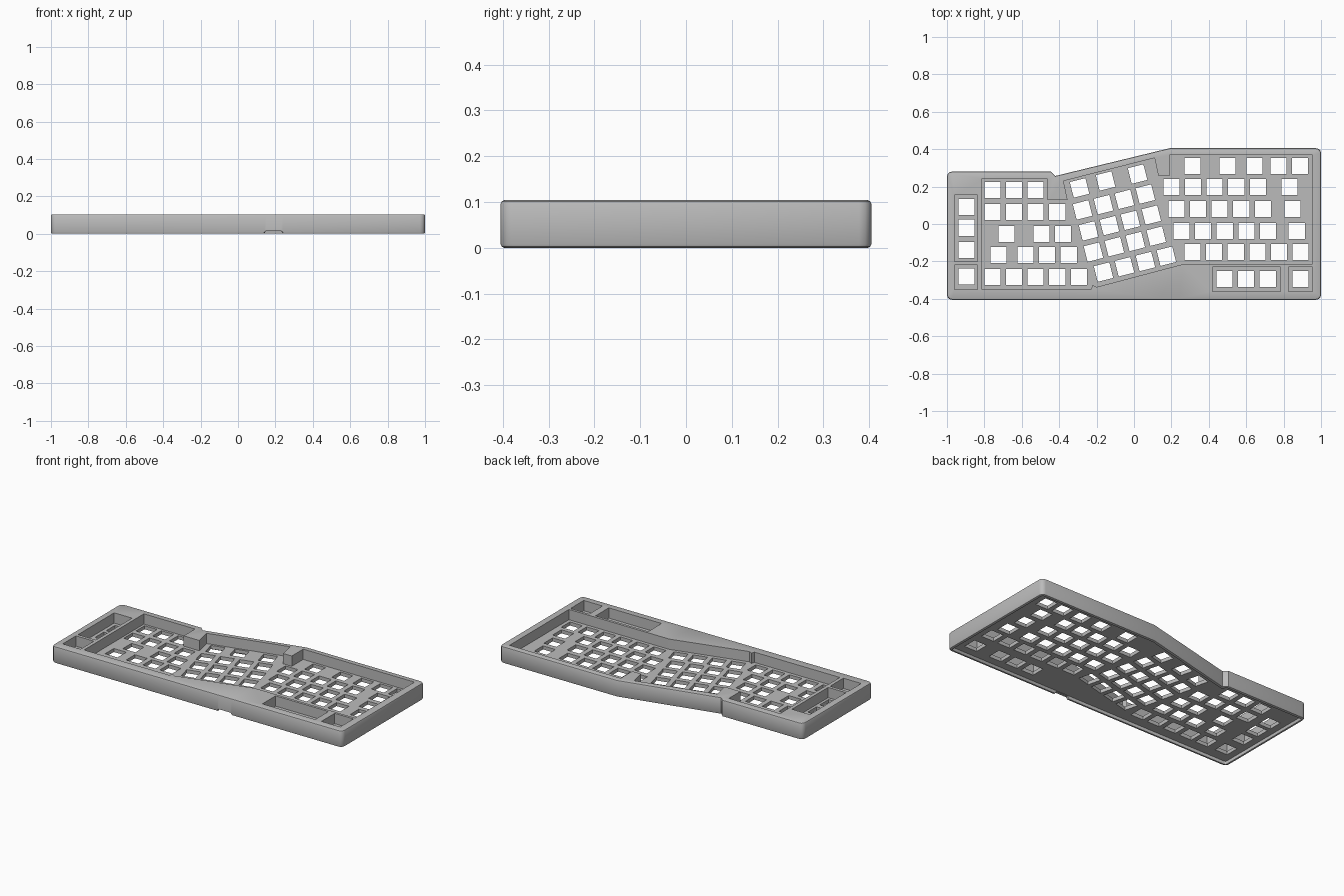
import bpy, bmesh, math
from mathutils import Matrix, Vector

cube = bpy.data.objects.get("Cube")
if cube:
    bpy.data.objects.remove(cube, do_unlink=True)

HEIGHT, PLATE_TOP, PLATE_BOTTOM = 0.104, 0.04, 0.018
UNIT, HOLE, RADIUS, TILT = 0.1155, 0.086, 0.027, math.radians(14.2)

grey = bpy.data.materials.new("case_grey")
grey.use_nodes = True
colour = (0.5, 0.5, 0.5, 1)
grey.diffuse_color = colour
grey.node_tree.nodes["Principled BSDF"].inputs["Base Color"].default_value = colour


def round_corner(x, y, start):
    """Quarter arc that softens a square corner of the outline."""
    centre = Vector((x - math.copysign(RADIUS, x), y - math.copysign(RADIUS, y)))
    angles = [math.radians(start + step * 30) for step in range(4)]
    return [centre + RADIUS * Vector((math.cos(a), math.sin(a))) for a in angles]


def inset(points, distance):
    """Move an anticlockwise outline inward with mitred corners."""
    result = []
    for i, point in enumerate(points):
        a = (point - points[i - 1]).normalized()
        b = (points[(i + 1) % len(points)] - point).normalized()
        n, m = Vector((-a.y, a.x)), Vector((-b.y, b.x))
        result.append(point + (n + m) * distance / (1 + n.dot(m)))
    return result


def rectangle(x0, x1, y0, y1):
    return [(x0, y0), (x1, y0), (x1, y1), (x0, y1)]


def add_loop(bm, points, z):
    return [bm.verts.new((p[0], p[1], z)) for p in points]


def add_wall(bm, low, high):
    """Join two matching loops with quads."""
    for i in range(len(low)):
        bm.faces.new((low[i - 1], low[i], high[i], high[i - 1]))


def fill(bm, loops):
    """Fill a flat area bounded by loops, leaving the nested loops open."""
    edges = [bm.edges.get((loop[i - 1], loop[i]))
             for loop in loops for i in range(len(loop))]
    bmesh.ops.triangle_fill(bm, use_beauty=True, edges=edges, normal=(0, 0, 1))


# Case outline, with extra points along the front for the cable notch
front = [Vector((x, -0.405)) for x in (0.14, 0.15, 0.23, 0.24)]
back = [Vector(p) for p in ((0.19, 0.405), (-0.42, 0.257), (-0.445, 0.28))]
outline = (round_corner(-1, -0.405, 180) + front + round_corner(1, -0.405, 270)
           + round_corner(1, 0.405, 0) + back + round_corner(-1, 0.28, 90))

# Wells sunk into the top around the key groups
main_well = [(-0.815, 0.24), (-0.463, 0.24), (-0.463, 0.128), (-0.355, 0.128),
             (-0.377, 0.23), (0.11, 0.353), (0.13, 0.257), (0.19, 0.257),
             (0.19, 0.369), (0.955, 0.369), (0.955, -0.214), (0.265, -0.214),
             (-0.2, -0.337), (-0.222, -0.326), (-0.228, -0.347),
             (-0.815, -0.347)]
wells = [main_well,
         rectangle(-0.96, -0.837, -0.2, 0.155),
         rectangle(-0.96, -0.837, -0.35, -0.22),
         rectangle(0.42, 0.783, -0.36, -0.23),
         rectangle(0.826, 0.955, -0.36, -0.23)]

# Key rows: first x, y, number of keys
straight_rows = [
    (-0.757, 0.182, 3), (-0.757, 0.064, 4), (-0.682, -0.053, 1),
    (-0.495, -0.053, 2), (-0.725, -0.166, 1), (-0.58, -0.166, 3),
    (-0.757, -0.283, 5),
    (0.313, 0.31, 1), (0.5, 0.31, 1), (0.644, 0.31, 1), (0.773, 0.31, 2),
    (0.2, 0.198, 5), (0.832, 0.198, 1),
    (0.227, 0.08, 5), (0.848, 0.08, 1),
    (0.254, -0.037, 5), (0.87, -0.037, 1),
    (0.313, -0.15, 6), (0.484, -0.295, 3), (0.89, -0.295, 1),
    (-0.896, 0.09, 1), (-0.896, -0.02, 1), (-0.896, -0.138, 1),
    (-0.896, -0.28, 1)]
tilted_rows = [
    (-0.291, 0.193, 1), (-0.152, 0.23, 1), (0.019, 0.267, 1),
    (-0.275, 0.075, 4), (-0.243, -0.037, 4), (-0.217, -0.15, 4),
    (-0.163, -0.257, 4)]
half = HOLE / 2
keys = []
for rows, angle in ((straight_rows, 0), (tilted_rows, TILT)):
    turn = Matrix.Rotation(angle, 2)
    for x, y, count in rows:
        for i in range(count):
            square = rectangle(i * UNIT - half, i * UNIT + half, -half, half)
            keys.append([Vector((x, y)) + turn @ Vector(p) for p in square])

# Outer shell, from the hollow underneath round to the top rim
bm = bmesh.new()
profile = [(0.018, PLATE_BOTTOM), (0.016, 0), (0.008, 0), (0.0025, 0.0025),
           (0, 0.008), (0, HEIGHT - 0.008), (0.0025, HEIGHT - 0.0025),
           (0.008, HEIGHT)]
rings = [add_loop(bm, inset(outline, d), z) for d, z in profile]
for low, high in zip(rings, rings[1:]):
    add_wall(bm, low, high)

# Cable notch under the front edge
for v in bm.verts:
    if 0.145 < v.co.x < 0.235 and v.co.y < -0.3:
        v.co.z = max(v.co.z, 0.016)

# Well walls and key holes
well_tops = [add_loop(bm, w, HEIGHT) for w in wells]
well_floors = [add_loop(bm, w, PLATE_TOP) for w in wells]
key_tops = [add_loop(bm, k, PLATE_TOP) for k in keys]
key_bottoms = [add_loop(bm, k, PLATE_BOTTOM) for k in keys]
for low, high in zip(well_floors + key_bottoms, well_tops + key_tops):
    add_wall(bm, low, high)

# Top face, plate and underside
fill(bm, [rings[-1]] + well_tops)
fill(bm, well_floors + key_tops)
fill(bm, [rings[0]] + key_bottoms)
bmesh.ops.recalc_face_normals(bm, faces=bm.faces)

mesh = bpy.data.meshes.new("keyboard_case")
bm.to_mesh(mesh)
bm.free()
mesh.materials.append(grey)
case = bpy.data.objects.new("keyboard_case", mesh)
bpy.context.collection.objects.link(case)
bpy.ops.object.select_all(action='DESELECT')
case.select_set(True)
bpy.context.view_layer.objects.active = case
bpy.ops.object.shade_smooth_by_angle(angle=math.radians(30))
